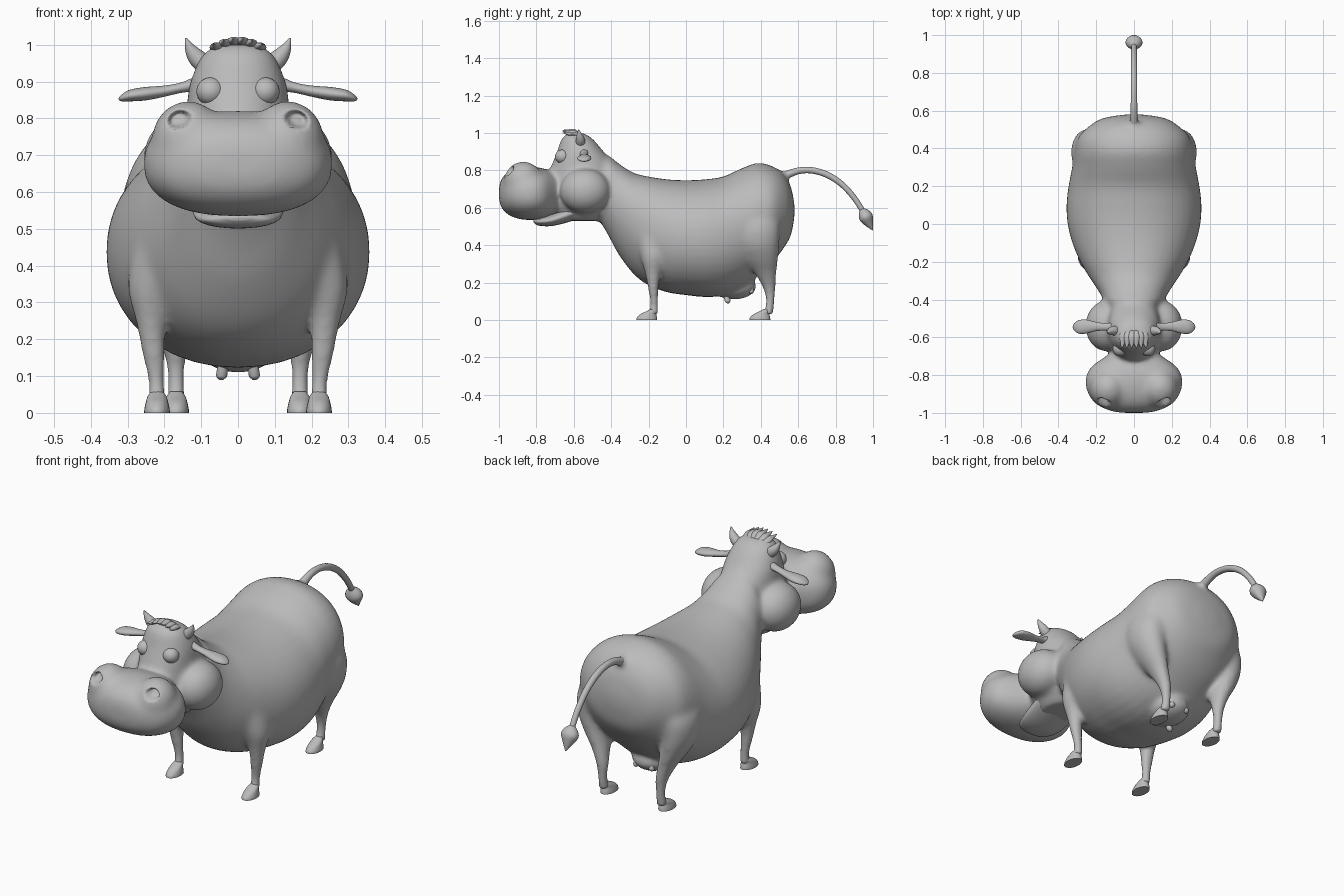
import bpy, bmesh, math
from mathutils import Vector, Matrix

if "Cube" in bpy.data.objects:
    bpy.data.objects.remove(bpy.data.objects["Cube"])

X, Y, Z = Vector((1, 0, 0)), Vector((0, 1, 0)), Vector((0, 0, 1))

grey = bpy.data.materials.new("plain grey")
grey.use_nodes = True
grey.diffuse_color = (0.5, 0.5, 0.5, 1)
grey.node_tree.nodes["Principled BSDF"].inputs["Base Color"].default_value = (0.5, 0.5, 0.5, 1)


def spline(rows, steps=5):
    """Catmull-Rom resampling of rows of numbers."""
    rows = [Vector(r) for r in rows]
    out = []
    for i in range(len(rows) - 1):
        a, b, c = rows[max(i - 1, 0)], rows[i], rows[i + 1]
        d = rows[min(i + 2, len(rows) - 1)]
        for k in range(steps):
            t = k / steps
            out.append(0.5 * (2 * b + (c - a) * t + (2 * a - 5 * b + 4 * c - d) * t * t
                              + (3 * b - a - 3 * c + d) * t ** 3))
    return out + [rows[-1]]


def loft(bm, rows, u, v=None, power=2, sides=24):
    """Skin rings (x, y, z, radius_u, radius_v); v=None follows the path."""
    pts = spline(rows)
    rings = []
    for i, p in enumerate(pts):
        c = Vector(p[:3])
        if v is None:
            t = Vector(pts[min(i + 1, len(pts) - 1)][:3]) - Vector(pts[max(i - 1, 0)][:3])
            t.normalize()
            a = (u - t * t.dot(u)).normalized()
            b = t.cross(a)
        else:
            a, b = u, v
        ring = []
        for k in range(sides):
            co, si = math.cos(math.tau * k / sides), math.sin(math.tau * k / sides)
            co = math.copysign(abs(co) ** (2 / power), co)
            si = math.copysign(abs(si) ** (2 / power), si)
            ring.append(bm.verts.new(c + a * co * max(p[3], .001) + b * si * max(p[4], .001)))
        rings.append(ring)
    for r, s in zip(rings, rings[1:]):
        for k in range(sides):
            j = (k + 1) % sides
            bm.faces.new((r[k], r[j], s[j], s[k]))
    bm.faces.new(rings[0])
    bm.faces.new(rings[-1])


def ball(bm, centre, radii):
    bmesh.ops.create_uvsphere(bm, u_segments=28, v_segments=18, radius=1,
                              matrix=Matrix.Translation(centre) @ Matrix.Diagonal((*radii, 1)))


def finish(bm, name, angle=50):
    bmesh.ops.recalc_face_normals(bm, faces=bm.faces)
    mesh = bpy.data.meshes.new(name)
    bm.to_mesh(mesh)
    bm.free()
    mesh.materials.append(grey)
    ob = bpy.data.objects.new(name, mesh)
    bpy.context.collection.objects.link(ob)
    bpy.ops.object.select_all(action='DESELECT')
    ob.select_set(True)
    bpy.context.view_layer.objects.active = ob
    bpy.ops.object.shade_smooth_by_angle(angle=math.radians(angle))
    return ob


def bake(ob):
    """Replace the mesh by its modified result."""
    graph = bpy.context.evaluated_depsgraph_get()
    mesh = bpy.data.meshes.new_from_object(ob.evaluated_get(graph))
    ob.modifiers.clear()
    ob.data = mesh


# Torso: y, top, bottom, half width
bm = bmesh.new()
torso = [(-.48, .84, .56, .10), (-.42, .88, .46, .152), (-.36, .837, .35, .185),
         (-.28, .787, .245, .238), (-.2, .767, .185, .285), (-.1, .752, .148, .327),
         (0, .747, .133, .352), (.1, .752, .123, .358), (.2, .767, .13, .347),
         (.3, .812, .165, .328), (.385, .84, .235, .315), (.46, .823, .305, .295),
         (.52, .783, .38, .235), (.56, .715, .45, .165), (.58, .62, .55, .05)]
loft(bm, [(0, y, (t + b) / 2, w, (t - b) / 2) for y, t, b, w in torso], X, Z, 2.1, 40)

# Head and upper neck: z, front, back, half width
head = [(1.0, -.63, -.55, .06), (.97, -.665, -.5, .1), (.9, -.69, -.44, .13),
        (.85, -.71, -.40, .138), (.78, -.735, -.36, .142), (.7, -.74, -.36, .15),
        (.6, -.71, -.39, .15), (.53, -.68, -.46, .09)]
loft(bm, [(0, (f + b) / 2, z, w, (b - f) / 2) for z, f, b, w in head], X, Y, 2.1, 32)

# Muzzle: y, half width, half height
muzzle = [(-1.0, .06, .03), (-.988, .13, .075), (-.95, .205, .115), (-.89, .247, .138),
          (-.82, .257, .143), (-.76, .23, .132), (-.71, .165, .11), (-.67, .1, .09)]
loft(bm, [(0, y, .677, w, h) for y, w, h in muzzle], X, Z, 2.35, 36)

for s in (-1, 1):
    ball(bm, (s * .135, -.87, .74), (.1, .105, .108))     # nose bump
    ball(bm, (s * .148, -.54, .69), (.11, .135, .12))     # cheek
    # Front leg
    loft(bm, [(s * .2, -.17, .46, .085, .1), (s * .232, -.175, .34, .068, .07),
              (s * .236, -.177, .25, .043, .043), (s * .23, -.175, .17, .032, .028),
              (s * .222, -.17, .09, .022, .02), (s * .22, -.175, .03, .024, .026)], X, Y)
    # Hind leg and haunch
    loft(bm, [(s * .18, .36, .66, .07, .09), (s * .238, .375, .52, .088, .125),
              (s * .243, .385, .41, .084, .115), (s * .222, .405, .32, .065, .088),
              (s * .196, .425, .25, .046, .06), (s * .173, .445, .17, .031, .033),
              (s * .168, .45, .1, .022, .022), (s * .168, .44, .03, .024, .026)], X, Y)

# Udder and tail root
ball(bm, (0, .255, .18), (.108, .12, .07))
loft(bm, [(0, .47, .74, .05, .05), (0, .53, .77, .028, .028), (0, .58, .792, .018, .018)], X)

# Fuse into one skin, softened most on the upper body
body = finish(bm, "body")
remesh = body.modifiers.new("fuse", 'REMESH')
remesh.mode = 'VOXEL'
remesh.voxel_size = .009
bake(body)
group = body.vertex_groups.new(name="soft")
for vert in body.data.vertices:
    group.add([vert.index], min(1, max(.2, (vert.co.z - .12) / .15)), 'REPLACE')
smooth = body.modifiers.new("soften", 'SMOOTH')
smooth.factor, smooth.iterations, smooth.vertex_group = .6, 32, "soft"
bake(body)

# Sunken nostrils
for vert in body.data.vertices:
    co = vert.co
    if co.y < -.9:
        dx, dz = abs(co.x) - .16, co.z - .797
        d = math.hypot((dx * .95 - dz * .3) / .034, (dx * .3 + dz * .95) / .025)
        if d < 1:
            co.y += .045 * min(1, (1 - d) * 2.5)
body.data.polygons.foreach_set("use_smooth", [True] * len(body.data.polygons))

# Lower jaw and teeth
bm = bmesh.new()
loft(bm, [(0, -.815, .53, .03, .008), (0, -.79, .525, .085, .02), (0, -.72, .533, .117, .031),
          (0, -.63, .565, .125, .042), (0, -.56, .6, .12, .05), (0, -.5, .63, .06, .03)], X, Z)
finish(bm, "lower_jaw", 80)
bm = bmesh.new()
for x in (-.055, -.018, .018, .055):
    ball(bm, (x, -.80 + abs(x) * .3, .535), (.017, .009, .014))
finish(bm, "lower_teeth")

# Hooves, flat on the ground
for s, side in ((-1, "right"), (1, "left")):
    for x, y, end in ((.22, -.21, "front"), (.168, .395, "rear")):
        bm = bmesh.new()
        loft(bm, [(s * x, y, 0, .035, .056), (s * x, y + .001, .012, .034, .054),
                  (s * x, y + .008, .03, .03, .043), (s * x, y + .024, .046, .025, .027),
                  (s * x, y + .035, .058, .016, .016)], X, Y)
        finish(bm, f"{end}_hoof_{side}")

    bm = bmesh.new()
    ball(bm, (s * .074, -.66, .873), (.039, .04, .038))
    finish(bm, f"eye_{side}")

    bm = bmesh.new()
    loft(bm, [(s * .085, -.565, .94, .026, .026), (s * .112, -.565, .965, .024, .024),
              (s * .13, -.57, .99, .015, .015), (s * .142, -.575, 1.018, .002, .002)], Y)
    finish(bm, f"horn_{side}")

    bm = bmesh.new()
    loft(bm, [(s * .1, -.545, .896, .026, .024), (s * .15, -.545, .884, .02, .014),
              (s * .2, -.543, .874, .024, .015), (s * .25, -.543, .867, .036, .018),
              (s * .29, -.545, .862, .036, .016), (s * .315, -.545, .854, .021, .009),
              (s * .323, -.545, .85, .004, .003)], Y)
    finish(bm, f"ear_{side}")

    bm = bmesh.new()
    for y, z in ((.22, .115), (.345, .165)):
        loft(bm, [(s * .04, y - .005, z + .02, .014, .014), (s * .043, y, z - .003, .015, .015),
                  (s * .045, y + .004, z - .017, .014, .014),
                  (s * .045, y + .005, z - .026, .004, .004)], X, sides=12)
    finish(bm, f"teats_{side}")

# Spiky forelock
bm = bmesh.new()
for i in range(6):
    x = (i - 2.5) * .022
    lift = .016 * math.cos((i - 2.5) * .6)
    loft(bm, [(x * .8, -.56, .965, .024, .022), (x, -.595, .99 + lift, .022, .014),
              (x * 1.1, -.63, .995 + lift, .013, .009),
              (x * 1.2, -.66, 1.0 + lift, .001, .001)], X, sides=10)
finish(bm, "forelock")

# Tail and tuft
bm = bmesh.new()
loft(bm, [(0, .53, .772, .022, .022), (0, .6, .797, .018, .018), (0, .67, .8, .017, .017),
          (0, .75, .778, .017, .017), (0, .83, .728, .016, .016), (0, .9, .652, .015, .015),
          (0, .955, .565, .014, .014)], X, sides=16)
finish(bm, "tail")
bm = bmesh.new()
loft(bm, [(0, .938, .592, .012, .012), (0, .95, .572, .036, .03), (0, .963, .548, .045, .037),
          (0, .978, .518, .028, .025), (0, .998, .48, .002, .002)], X, sides=20)
finish(bm, "tail_tuft")
